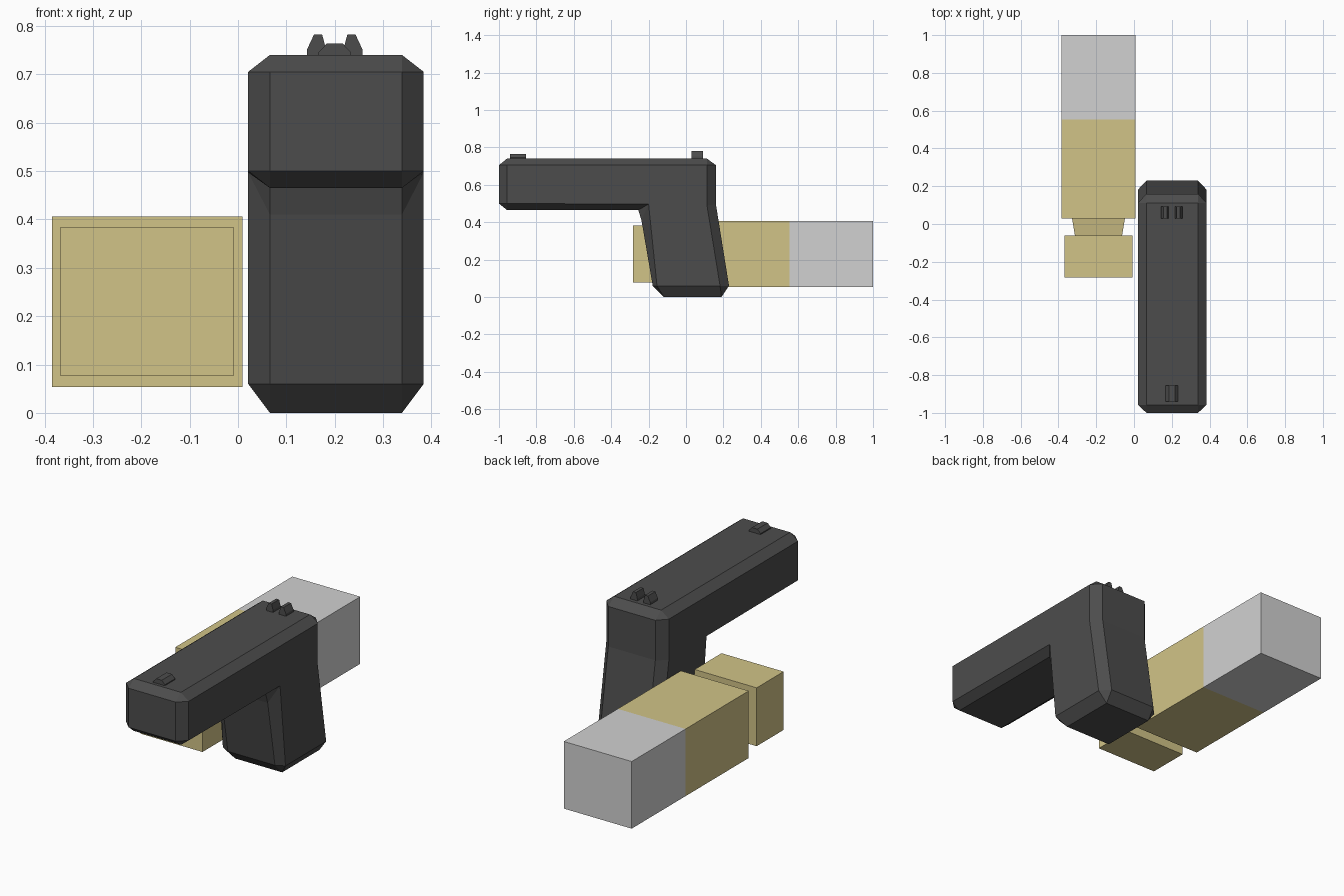
import bpy, bmesh

if "Cube" in bpy.data.objects:
    bpy.data.objects.remove(bpy.data.objects["Cube"])


def material(name, rgb):
    m = bpy.data.materials.new(name)
    m.diffuse_color = (*rgb, 1)
    m.use_nodes = True
    m.node_tree.nodes["Principled BSDF"].inputs["Base Color"].default_value = m.diffuse_color
    return m


dark = material("dark gunmetal", (0.073, 0.073, 0.073))
brass = material("brass", (0.64, 0.55, 0.245))
grey = material("light grey", (0.64, 0.64, 0.64))


def loft(name, rings, mats, rule=None):
    """Skin equal-length rings of 3D points, close both ends, merge doubled corners."""
    bm = bmesh.new()
    vs = [[bm.verts.new(p) for p in r] for r in rings]
    n = len(vs[0])
    for a, b in zip(vs, vs[1:]):
        for i in range(n):
            j = (i + 1) % n
            bm.faces.new((a[i], a[j], b[j], b[i]))
    bm.faces.new(vs[0][::-1])
    bm.faces.new(vs[-1])
    bmesh.ops.remove_doubles(bm, verts=bm.verts, dist=0.0005)
    bmesh.ops.recalc_face_normals(bm, faces=bm.faces)
    if rule:
        for f in bm.faces:
            f.material_index = rule(f.calc_center_median())
    me = bpy.data.meshes.new(name)
    bm.to_mesh(me)
    bm.free()
    for m in mats:
        me.materials.append(m)
    ob = bpy.data.objects.new(name, me)
    bpy.context.collection.objects.link(ob)
    return ob


# Pistol body: (y, z) of the full middle profile paired with the inset side profile
body = [
    ((-1, .705), (-.957, .705)), ((-.957, .74), (-.957, .705)),
    ((.112, .74), (.112, .705)), ((.16, .705), (.112, .705)),
    ((.16, .495), (.112, .49)), ((.23, .06), (.182, .06)),
    ((.19, .0), (.182, .06)), ((-.118, .0), (-.155, .06)),
    ((-.178, .06), (-.155, .06)), ((-.238, .41), (-.2, .497)),
    ((-.255, .465), (-.2, .497)), ((-.957, .465), (-.957, .5)),
    ((-1, .5), (-.957, .5)),
]
loft("pistol_body",
     [[(x, *pair[k]) for pair in body]
      for x, k in ((.021, 1), (.066, 0), (.339, 0), (.384, 1))], [dark])


def sight(name, profile, y0, y1):
    loft(name, [[(x, y, z) for x, z in profile] for y in (y0, y1)], [dark])


# Sights on top of the slide
CX = 0.2
sight("front_sight", [(CX - .034, .738), (CX - .034, .745), (CX - .016, .764),
                      (CX + .016, .764), (CX + .034, .745), (CX + .034, .738)], -.94, -.855)
for side, s in (("left", -1), ("right", 1)):
    post = [(.018, .738), (.018, .752), (.026, .782),
            (.043, .782), (.057, .752), (.057, .738)]
    sight("rear_sight_" + side, [(CX + s * x, z) for x, z in post], .03, .092)


# Square cartridge: rings along y as (y, half width, half height)
def cartridge_part(name, sections, mats, rule=None):
    cx, cz = -.188, .23
    loft(name, [[(cx + sx * w, y, cz + sz * h)
                 for sx, sz in ((-1, -1), (1, -1), (1, 1), (-1, 1))]
                for y, w, h in sections], mats, rule)


cartridge_part("cartridge_rim", [(-.283, .18, .153), (-.06, .18, .153)], [brass])
cartridge_part("cartridge_groove", [(-.06, .125, .106), (.03, .14, .121)], [brass])
cartridge_part("cartridge_case_and_bullet",
               [(.03, .197, .176), (.553, .197, .176), (1, .197, .176)],
               [brass, grey], lambda c: 1 if c.y > .553 else 0)
